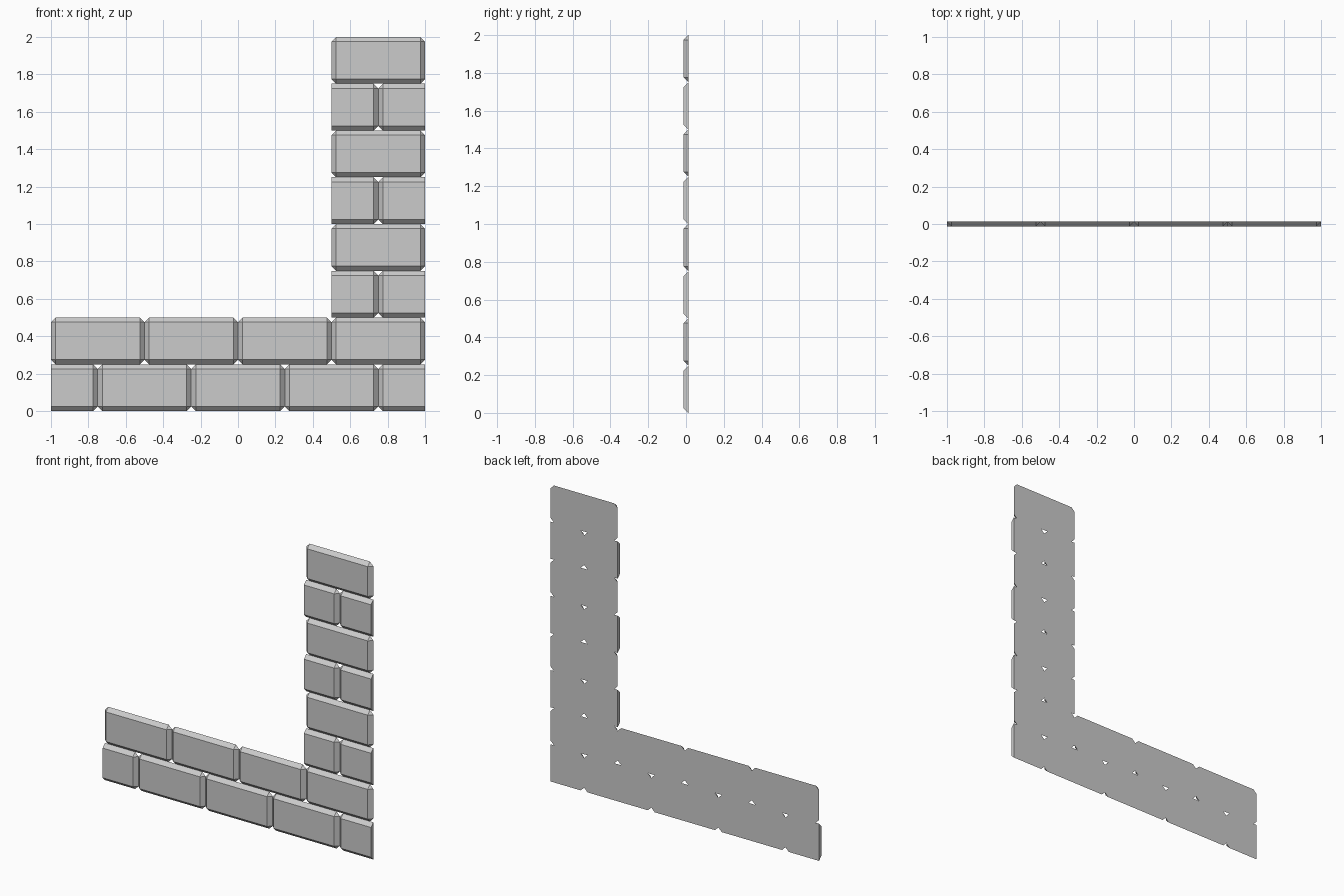
import bpy, bmesh

if "Cube" in bpy.data.objects:
    bpy.data.objects.remove(bpy.data.objects["Cube"])

B = 0.025            # bevel size
YF, YB = -0.0125, 0.0125
H = 0.25             # course height


def brick(name, x0, x1, z0, cut_left=False, cut_right=False):
    """Brick with chamfered front edges and corners; cut ends are flat."""
    z1 = z0 + H
    bm = bmesh.new()
    v = lambda x, y, z: bm.verts.new((x, y, z))
    fl = x0 if cut_left else x0 + B
    fr = x1 if cut_right else x1 - B
    # front corners: bottom left, bottom right, top right, top left
    f = [v(fl, YF, z0 + B), v(fr, YF, z0 + B), v(fr, YF, z1 - B), v(fl, YF, z1 - B)]

    # back corners: one point on a cut end, two where the corner is chamfered
    def corner(x, z, dx, dz, cut, side_first):
        if cut:
            return [v(x, YB, z)]
        pts = [v(x, YB, z + dz), v(x + dx, YB, z)]
        return pts if side_first else pts[::-1]
    b = [corner(x0, z0, B, B, cut_left, True),
         corner(x1, z0, -B, B, cut_right, False),
         corner(x1, z1, -B, -B, cut_right, True),
         corner(x0, z1, B, -B, cut_left, False)]

    bm.faces.new(f)
    bm.faces.new([p for c in b for p in c][::-1])
    for i in range(4):
        j = (i + 1) % 4
        bm.faces.new((f[j], f[i], b[i][-1], b[j][0]))
        if len(b[i]) == 2:
            bm.faces.new((f[i], b[i][0], b[i][1]))
    bmesh.ops.recalc_face_normals(bm, faces=bm.faces)
    mesh = bpy.data.meshes.new(name)
    bm.to_mesh(mesh)
    bm.free()
    bpy.context.collection.objects.link(bpy.data.objects.new(name, mesh))


# bottom course: half bricks at both ends
brick("base_half_left", -1, -0.75, 0, cut_left=True)
for i in range(3):
    brick(f"base_brick_{i}", -0.75 + i * 0.5, -0.25 + i * 0.5, 0)
brick("base_half_right", 0.75, 1, 0, cut_right=True)

# second course: whole bricks
for i in range(4):
    brick(f"second_brick_{i}", -1 + i * 0.5, -0.5 + i * 0.5, H)

# upright column: alternating half and whole courses
for row in range(2, 8):
    if row % 2 == 0:
        brick(f"column_half_left_{row}", 0.5, 0.75, row * H, cut_left=True)
        brick(f"column_half_right_{row}", 0.75, 1, row * H, cut_right=True)
    else:
        brick(f"column_brick_{row}", 0.5, 1, row * H)
